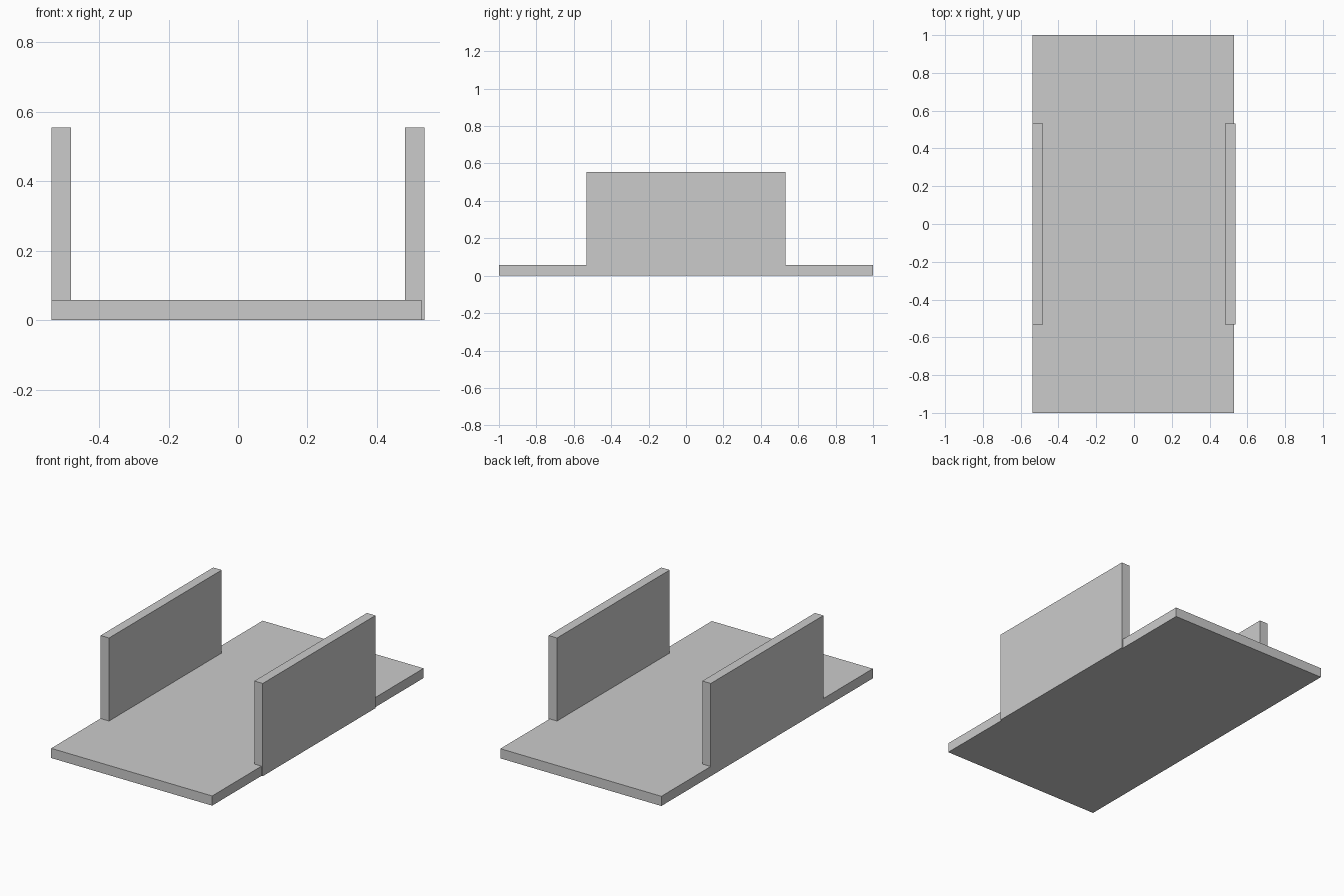
import bpy

if "Cube" in bpy.data.objects:
    bpy.data.objects.remove(bpy.data.objects["Cube"])


def box(name, lo, hi):
    """Axis-aligned box between two corners."""
    bpy.ops.mesh.primitive_cube_add(
        size=1, location=[(a + b) / 2 for a, b in zip(lo, hi)])
    ob = bpy.context.object
    ob.name = name
    ob.scale = [b - a for a, b in zip(lo, hi)]
    bpy.ops.object.transform_apply(location=False, rotation=False, scale=True)
    return ob


HALF_WIDTH = 0.537
WALL = 0.056
HALF_LENGTH = 0.533
HEIGHT = 0.555

# Floor slab, flush with the left wall and just short of the right wall's face
box("floor_slab", (-HALF_WIDTH, -1, 0), (0.529, 1, 0.058))

# Two upright side walls reaching down to the ground
for name, x in (("left_wall", -HALF_WIDTH), ("right_wall", HALF_WIDTH - WALL)):
    box(name, (x, -HALF_LENGTH, 0), (x + WALL, HALF_LENGTH, HEIGHT))
